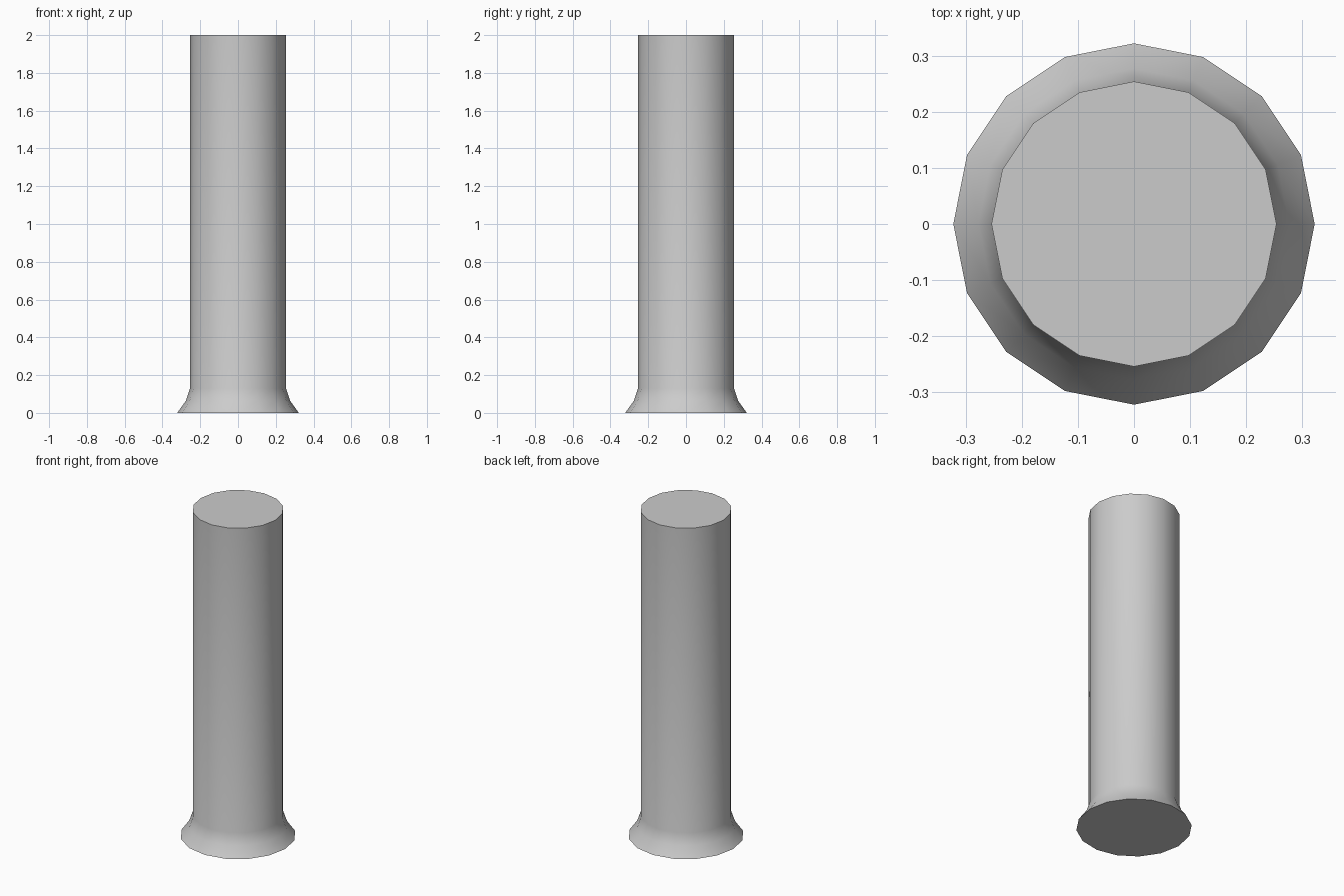
import bpy, bmesh, math

if "Cube" in bpy.data.objects:
    bpy.data.objects.remove(bpy.data.objects["Cube"])

SIDES = 16
# (radius, height) from the flared foot up to the flat top
PROFILE = [(0.322, 0.0), (0.277, 0.063), (0.254, 0.13), (0.254, 2.0)]

# Column shaft with flared base, lathed from the profile
bm = bmesh.new()
rings = []
for r, z in PROFILE:
    rings.append([bm.verts.new((r * math.cos(2 * math.pi * i / SIDES),
                                r * math.sin(2 * math.pi * i / SIDES), z))
                  for i in range(SIDES)])
for low, high in zip(rings, rings[1:]):
    for i in range(SIDES):
        j = (i + 1) % SIDES
        bm.faces.new((low[i], low[j], high[j], high[i]))

# Flat end caps
bm.faces.new(rings[0][::-1])
bm.faces.new(rings[-1])

mesh = bpy.data.meshes.new("flared_column")
bm.to_mesh(mesh)
bm.free()
column = bpy.data.objects.new("flared_column", mesh)
bpy.context.collection.objects.link(column)

# Smooth sides, sharp cap edges
bpy.context.view_layer.objects.active = column
column.select_set(True)
bpy.ops.object.shade_smooth_by_angle(angle=math.radians(40))
